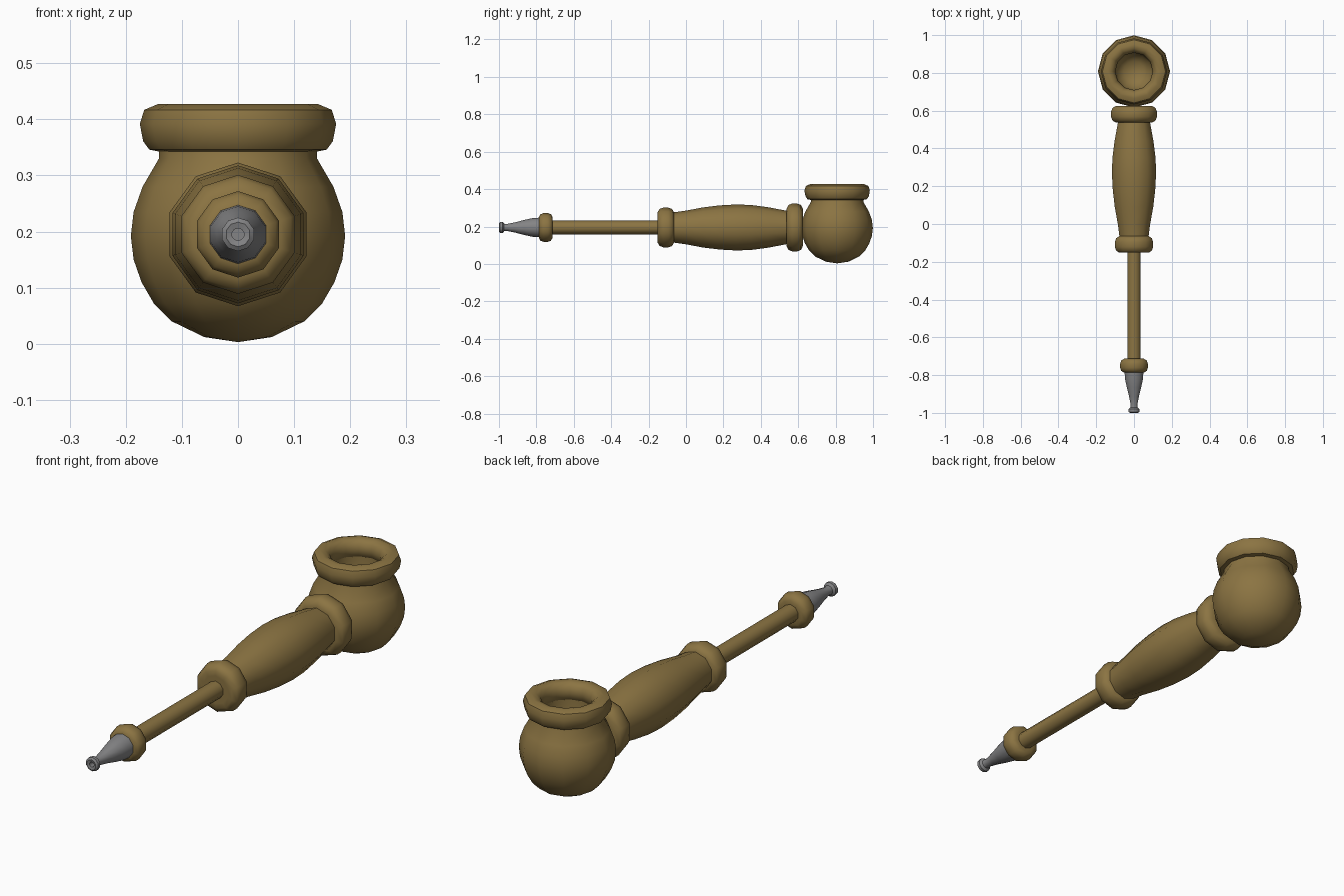
import bpy, bmesh, math
from mathutils import Vector

if "Cube" in bpy.data.objects:
    bpy.data.objects.remove(bpy.data.objects["Cube"])


def material(name, rgb):
    m = bpy.data.materials.new(name)
    m.diffuse_color = (*rgb, 1)
    m.use_nodes = True
    m.node_tree.nodes["Principled BSDF"].inputs["Base Color"].default_value = m.diffuse_color
    return m


WOOD = material("brown wood", (0.26, 0.175, 0.055))
METAL = material("grey metal", (0.23, 0.23, 0.235))
AXIS_Z = 0.195   # height of the stem axis
BOWL_Y = 0.808   # centre of the bowl


def lathe(name, profile, sides, mat, along_y=True, closed=False):
    """Spin (radius, position) points round the stem axis or the bowl axis."""
    bm = bmesh.new()
    rings = []
    for r, p in profile:
        ring = []
        for i in range(1 if r == 0 else sides):
            a = math.tau * i / sides
            if along_y:
                co = Vector((r * math.sin(a), p, AXIS_Z + r * math.cos(a)))
            else:
                co = Vector((r * math.cos(a), BOWL_Y + r * math.sin(a), p))
            ring.append(bm.verts.new(co))
        rings.append(ring)
    pairs = list(zip(rings, rings[1:]))
    if closed:
        pairs.append((rings[-1], rings[0]))
    for a, b in pairs:
        for i in range(sides):
            j = (i + 1) % sides
            corners = [a[i % len(a)], a[j % len(a)], b[j % len(b)], b[i % len(b)]]
            bm.faces.new(list(dict.fromkeys(corners)))
    bmesh.ops.recalc_face_normals(bm, faces=bm.faces)
    me = bpy.data.meshes.new(name)
    bm.to_mesh(me)
    bm.free()
    me.materials.append(mat)
    ob = bpy.data.objects.new(name, me)
    bpy.context.collection.objects.link(ob)
    bpy.ops.object.select_all(action='DESELECT')
    ob.select_set(True)
    bpy.context.view_layer.objects.active = ob
    bpy.ops.object.shade_smooth_by_angle(angle=math.radians(42))
    return ob


def collar(name, y0, y1, r, inner):
    """Rounded ring on the stem."""
    w, d = y1 - y0, r - inner
    shape = [(0, 0), (0.45, 0.0), (0.85, 0.12), (1, 0.35),
             (1, 0.65), (0.85, 0.88), (0.45, 1), (0, 1)]
    pts = [(inner + d * u, y0 + w * v) for u, v in shape]
    lathe(name, [(0, y0)] + pts + [(0, y1)], 10, WOOD)


# Bowl with hollow chamber
lathe("bowl", [(0, 0.003), (0.06, 0.012), (0.118, 0.04), (0.15, 0.072),
               (0.172, 0.11), (0.186, 0.15), (0.191, 0.192), (0.186, 0.235),
               (0.17, 0.28), (0.141, 0.33), (0.14, 0.36), (0.105, 0.36),
               (0.104, 0.28), (0.09, 0.23), (0.055, 0.2), (0, 0.19)],
      12, WOOD, along_y=False)

# Thick rounded rim
lathe("bowl_rim", [(0.138, 0.342), (0.158, 0.346), (0.169, 0.361), (0.175, 0.392),
                   (0.167, 0.417), (0.143, 0.427), (0.122, 0.423), (0.106, 0.41),
                   (0.099, 0.385), (0.105, 0.355), (0.12, 0.343)],
      12, WOOD, along_y=False, closed=True)

# Swollen grip
lathe("grip", [(0, -0.08), (0.079, -0.08), (0.09, 0.0), (0.107, 0.09),
               (0.118, 0.18), (0.123, 0.27), (0.12, 0.35), (0.108, 0.44),
               (0.087, 0.55), (0, 0.56)], 10, WOOD)

# Thin stem
lathe("stem", [(0, -0.74), (0.037, -0.74), (0.037, -0.1), (0, -0.1)], 10, WOOD)

# Collars
collar("bowl_collar", 0.537, 0.625, 0.128, 0.075)
collar("grip_collar", -0.152, -0.064, 0.106, 0.06)
collar("mouthpiece_collar", -0.787, -0.713, 0.077, 0.035)

# Tapered mouthpiece with flared tip and bore
lathe("mouthpiece", [(0, -0.965), (0.011, -0.965), (0.011, -0.997), (0.022, -1.0),
                     (0.03, -0.994), (0.03, -0.98), (0.02, -0.972), (0.019, -0.955),
                     (0.027, -0.915), (0.04, -0.865), (0.05, -0.82),
                     (0.053, -0.775), (0, -0.76)], 10, METAL)
